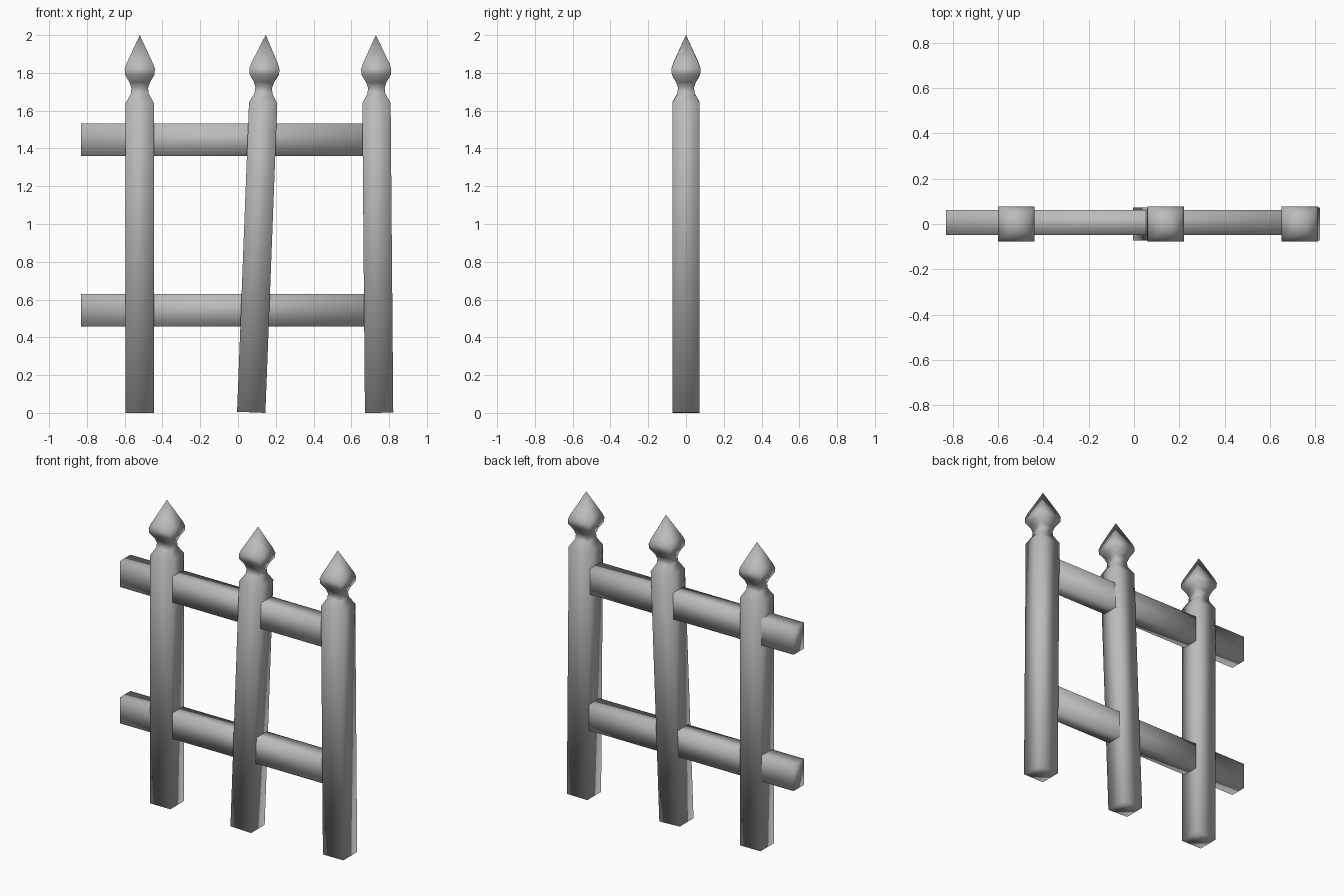
import bpy, bmesh, math

cube = bpy.data.objects.get("Cube")
if cube:
    bpy.data.objects.remove(cube, do_unlink=True)

grey = bpy.data.materials.new("plain grey")
grey.use_nodes = True
colour = (0.5, 0.5, 0.5, 1)
grey.diffuse_color = colour
grey.node_tree.nodes["Principled BSDF"].inputs["Base Color"].default_value = colour


def finish(name, bm):
    bmesh.ops.recalc_face_normals(bm, faces=bm.faces)
    for face in bm.faces:
        face.smooth = True
    mesh = bpy.data.meshes.new(name)
    bm.to_mesh(mesh)
    bm.free()
    mesh.materials.append(grey)
    obj = bpy.data.objects.new(name, mesh)
    bpy.context.collection.objects.link(obj)
    return obj


# Square post outline: height and half width, foot to finial
PROFILE = [(0, 0.075), (1.64, 0.075), (1.69, 0.047), (1.72, 0.044),
           (1.75, 0.054), (1.79, 0.078), (1.82, 0.08), (1.85, 0.07)]
TIP = 2.0
DEPTH = 0.96


def post(name, foot_x, tip_x):
    bm = bmesh.new()
    rings = []
    for z, r in PROFILE:
        corners = [(-r, -r), (r, -r), (r, r), (-r, r)]
        rings.append([bm.verts.new((x, y * DEPTH, z)) for x, y in corners])
    for low, high in zip(rings, rings[1:]):
        for i in range(4):
            j = (i + 1) % 4
            bm.faces.new((low[i], low[j], high[j], high[i]))
    # Pointed finial and flat foot
    tip = bm.verts.new((0, 0, TIP))
    for i in range(4):
        bm.faces.new((rings[-1][i], rings[-1][(i + 1) % 4], tip))
    bm.faces.new(rings[0][::-1])
    obj = finish(name, bm)
    obj.location.x = foot_x
    obj.rotation_euler.y = math.atan2(tip_x - foot_x, TIP)
    # Lift a leaning post so its lowest corner rests on the ground
    obj.location.z = abs(math.sin(obj.rotation_euler.y)) * PROFILE[0][1]


def rail(name, z):
    bm = bmesh.new()
    bmesh.ops.create_cube(bm, size=1)
    bmesh.ops.scale(bm, vec=(1.57, 0.11, 0.172), verts=bm.verts)
    finish(name, bm).location = (-0.045, 0.006, z)


# Posts, two of them leaning
post("right_post", -0.52, -0.52)
post("middle_post", 0.07, 0.147)
post("left_post", 0.747, 0.73)

# Horizontal rails
rail("lower_rail", 0.543)
rail("upper_rail", 1.445)
